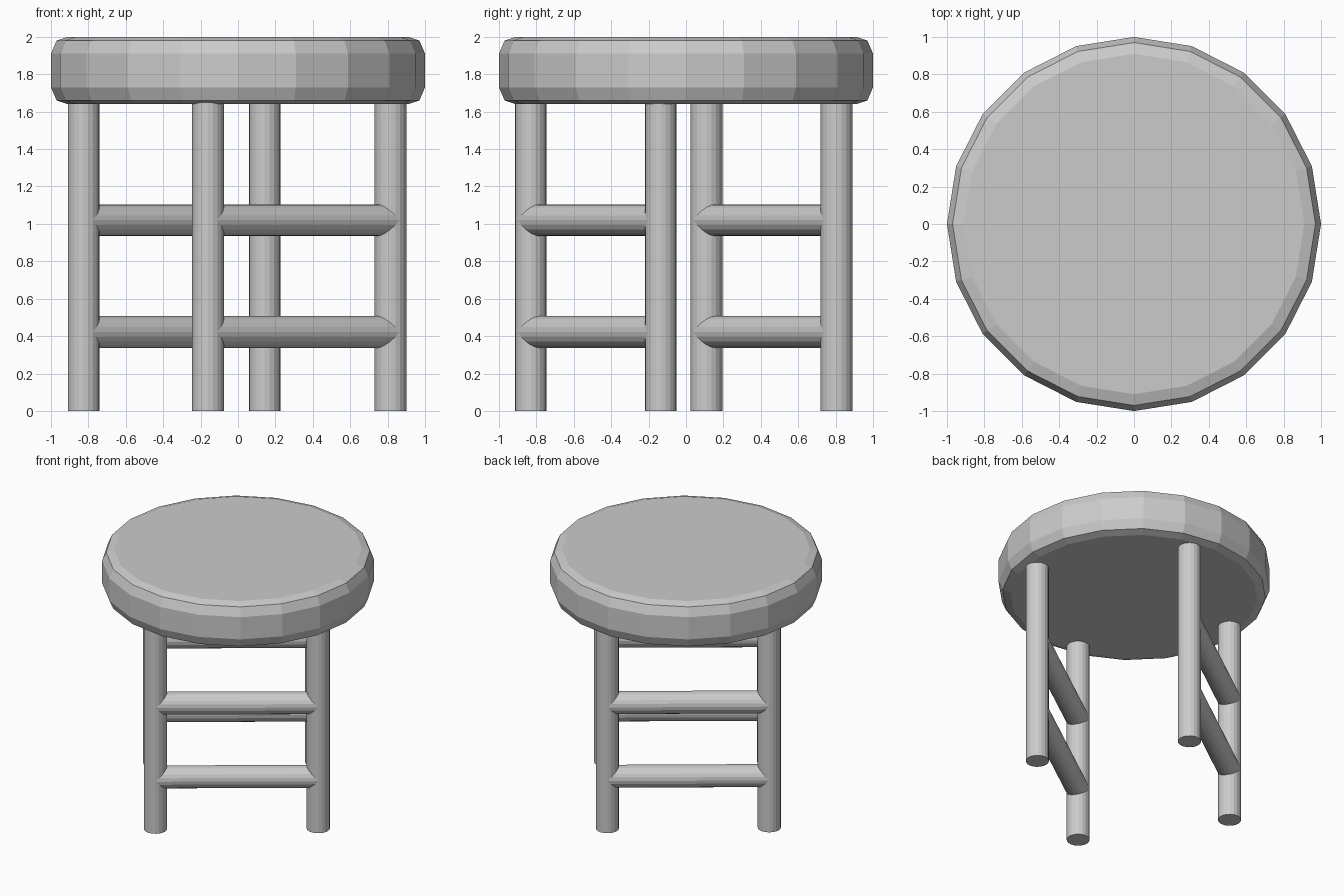
import bpy, bmesh
from math import cos, sin, pi
from mathutils import Vector

if "Cube" in bpy.data.objects:
    bpy.data.objects.remove(bpy.data.objects["Cube"])

SIDES = 20
RADIUS = 0.085


def make_object(name, bm):
    bmesh.ops.recalc_face_normals(bm, faces=bm.faces)
    mesh = bpy.data.meshes.new(name)
    bm.to_mesh(mesh)
    bm.free()
    obj = bpy.data.objects.new(name, mesh)
    bpy.context.collection.objects.link(obj)
    return obj


def lathe(name, profile, sides):
    """Stack of capped rings from (radius, z) pairs."""
    bm = bmesh.new()
    rings = [[bm.verts.new((r * cos(2 * pi * i / sides), r * sin(2 * pi * i / sides), z))
              for i in range(sides)] for r, z in profile]
    for low, high in zip(rings, rings[1:]):
        for i in range(sides):
            j = (i + 1) % sides
            bm.faces.new((low[i], low[j], high[j], high[i]))
    bm.faces.new(rings[0])
    bm.faces.new(rings[-1])
    return make_object(name, bm)


def rod(name, start, end):
    start, end = Vector(start), Vector(end)
    axis = end - start
    obj = lathe(name, [(RADIUS, 0), (RADIUS, axis.length)], SIDES)
    obj.location = start
    obj.rotation_euler = axis.to_track_quat('Z', 'Y').to_euler()
    return obj


# Round seat with bevelled rims
lathe("seat", [(0.91, 1.64), (0.97, 1.66), (1.0, 1.73),
               (1.0, 1.91), (0.97, 1.98), (0.91, 2.0)], 20)

# Four straight legs
legs = {
    "front": (-0.16, -0.83),
    "right": (0.815, -0.135),
    "back": (0.143, 0.805),
    "left": (-0.825, 0.11),
}
for side, (x, y) in legs.items():
    rod(side + "_leg", (x, y, 0), (x, y, 1.67))

# Two rungs on each of the two laddered sides
for a, b in (("front", "right"), ("left", "back")):
    for level, z in (("lower", 0.422), ("upper", 1.02)):
        rod(f"{level}_rung_{a}_{b}", (*legs[a], z), (*legs[b], z))
